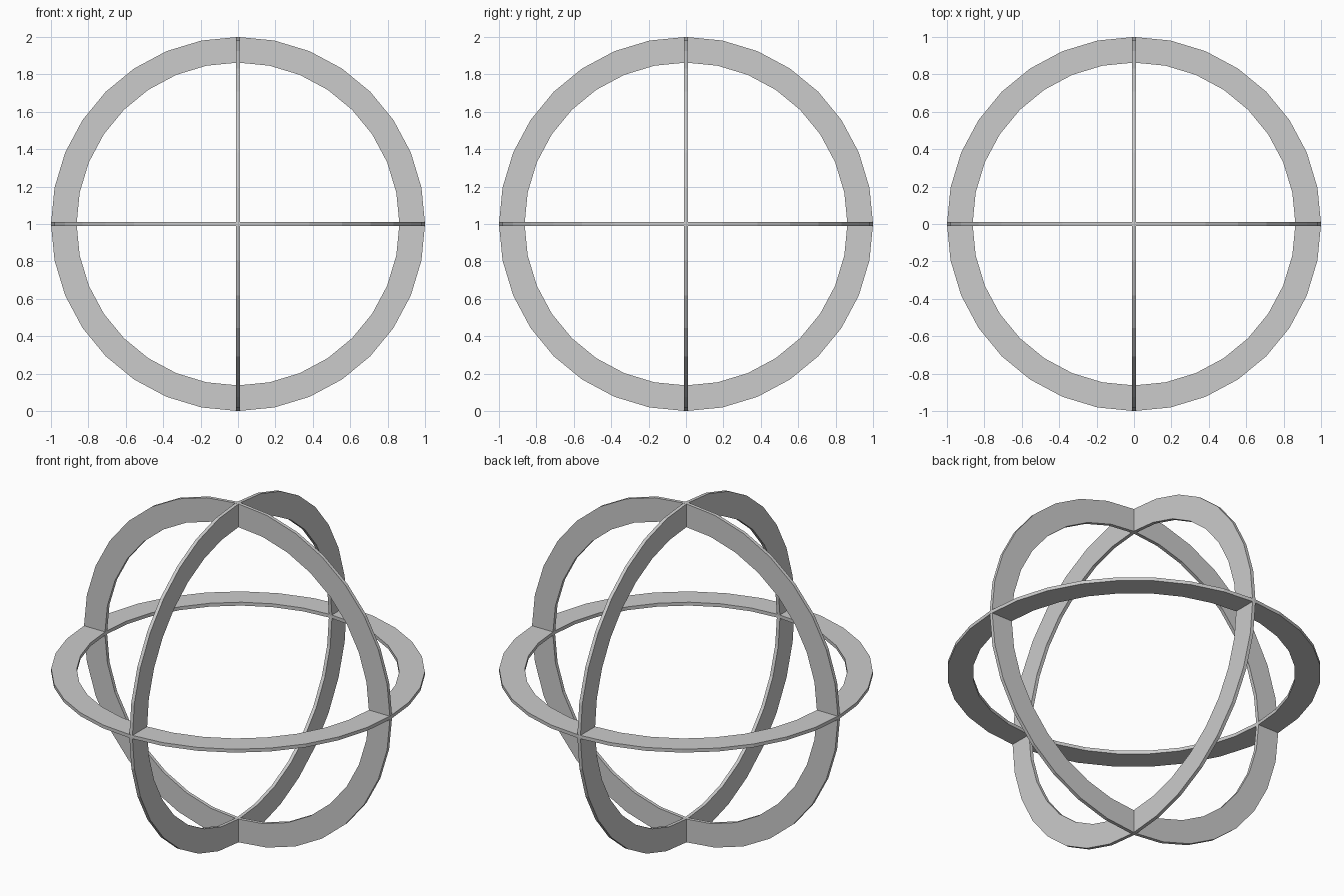
import bpy, bmesh
from math import pi, sin, cos

if "Cube" in bpy.data.objects:
    bpy.data.objects.remove(bpy.data.objects["Cube"])

SIDES, OUTER, INNER, HALF = 32, 1.0, 0.863, 0.01


def ring(name, rotation):
    """Flat ring with a rectangular section, centred at z = 1."""
    bm = bmesh.new()
    section = [(OUTER, -HALF), (OUTER, HALF), (INNER, HALF), (INNER, -HALF)]
    loops = []
    for i in range(SIDES):
        a = 2 * pi * i / SIDES
        loops.append([bm.verts.new((r * cos(a), r * sin(a), z)) for r, z in section])
    for i in range(SIDES):
        p, q = loops[i], loops[(i + 1) % SIDES]
        for k in range(4):
            n = (k + 1) % 4
            bm.faces.new((p[k], q[k], q[n], p[n]))
    bmesh.ops.recalc_face_normals(bm, faces=bm.faces)
    mesh = bpy.data.meshes.new(name)
    bm.to_mesh(mesh)
    bm.free()
    obj = bpy.data.objects.new(name, mesh)
    obj.location = (0, 0, 1)
    obj.rotation_euler = rotation
    bpy.context.collection.objects.link(obj)


# Three mutually perpendicular rings
ring("horizontal_ring", (0, 0, 0))
ring("front_ring", (pi / 2, 0, 0))
ring("side_ring", (0, pi / 2, 0))
